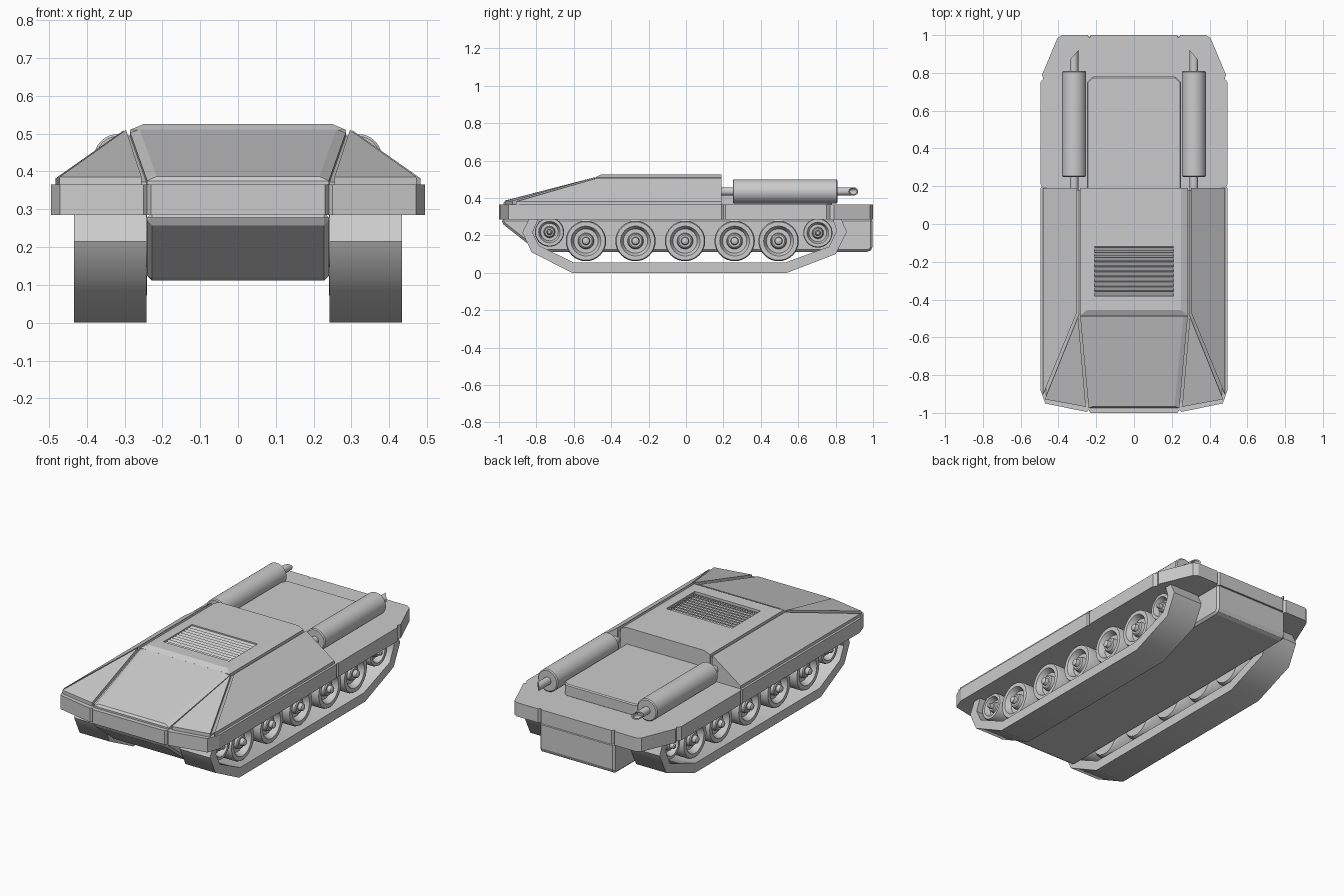
import bpy, bmesh
from math import sin, cos, pi, radians
from mathutils import Vector, Matrix

if "Cube" in bpy.data.objects:
    bpy.data.objects.remove(bpy.data.objects["Cube"])

grey = bpy.data.materials.new("armour_grey")
grey.use_nodes = True
grey.diffuse_color = (0.6, 0.6, 0.6, 1)
grey.node_tree.nodes["Principled BSDF"].inputs["Base Color"].default_value = (0.6, 0.6, 0.6, 1)


def finish(name, bm, mirror=False, smooth=None, bevel=0):
    bmesh.ops.recalc_face_normals(bm, faces=bm.faces)
    mesh = bpy.data.meshes.new(name)
    bm.to_mesh(mesh)
    bm.free()
    mesh.materials.append(grey)
    ob = bpy.data.objects.new(name, mesh)
    bpy.context.collection.objects.link(ob)
    if smooth:
        bpy.ops.object.select_all(action='DESELECT')
        ob.select_set(True)
        bpy.context.view_layer.objects.active = ob
        bpy.ops.object.shade_smooth_by_angle(angle=radians(smooth))
    if bevel:
        mod = ob.modifiers.new("bevel", 'BEVEL')
        mod.width, mod.segments = bevel, 1
    if mirror:
        ob.modifiers.new("mirror", 'MIRROR').use_mirror_merge = False
    return ob


def extrude(name, points, vec, **kw):
    """Closed polygon swept along a vector."""
    bm = bmesh.new()
    face = bm.faces.new([bm.verts.new(p) for p in points])
    new = bmesh.ops.extrude_face_region(bm, geom=[face], use_keep_orig=True)["geom"]
    bmesh.ops.translate(bm, vec=vec, verts=[v for v in new if isinstance(v, bmesh.types.BMVert)])
    return finish(name, bm, **kw)


def panel(name, points, both=False, base=0.36, **kw):
    """Convex armour block standing on the deck below its top points."""
    if both:
        points = points + [(-x, y, z) for x, y, z in points]
    bm = bmesh.new()
    for x, y, z in points:
        bm.verts.new((x, y, z))
        bm.verts.new((x, y, base))
    hull = bmesh.ops.convex_hull(bm, input=bm.verts)
    loose = [v for v in bm.verts if not v.link_faces]
    bmesh.ops.delete(bm, geom=loose, context='VERTS')
    bmesh.ops.dissolve_limit(bm, angle_limit=radians(2), verts=bm.verts, edges=bm.edges)
    return finish(name, bm, **kw)


def box(bm, lo, hi, tilt=0):
    lo, hi = Vector(lo), Vector(hi)
    m = Matrix.Translation((lo + hi) / 2) @ Matrix.Rotation(tilt, 4, 'X')
    bmesh.ops.create_cube(bm, size=1, matrix=m @ Matrix.Diagonal((*(hi - lo), 1)))


def lathe(bm, profile, centre, axis, sides=32):
    """Rings of (distance along axis, radius), closed at both ends."""
    rings = []
    for d, r in profile:
        ring = []
        for i in range(sides):
            u, w = r * cos(2 * pi * i / sides), r * sin(2 * pi * i / sides)
            p = Vector((d, u, w)) if axis == 'X' else Vector((u, d, w))
            ring.append(bm.verts.new(p + Vector(centre)))
        rings.append(ring)
    for a, b in zip(rings, rings[1:]):
        for i in range(sides):
            j = (i + 1) % sides
            bm.faces.new((a[i], a[j], b[j], b[i]))
    bm.faces.new(rings[0])
    bm.faces.new(rings[-1])
    return rings


# Deck slab with small notches at the plate joints
half = [(0.23, -1), (0.24, -0.985), (0.25, -0.995), (0.47, -0.95), (0.495, -0.88),
        (0.495, 0.19), (0.488, 0.2), (0.495, 0.21), (0.495, 0.75), (0.48, 0.77),
        (0.487, 0.79), (0.405, 0.985), (0.38, 1), (0.245, 1), (0.235, 0.985), (0.225, 1)]
outline = half + [(-x, y) for x, y in reversed(half)]
extrude("deck", [(x, y, 0.285) for x, y in outline], (0, 0, 0.08))

# Lower hull with sloping nose
side = [(-0.985, 0.29), (-0.985, 0.265), (-0.79, 0.112), (0.98, 0.112), (0.998, 0.13), (0.998, 0.29)]
extrude("lower_hull", [(-0.24, y, z) for y, z in side], (0.48, 0, 0), bevel=0.012)

# Upper armour: recessed core shows in the grooves between the panels
panel("armour_core", [(0.29, 0.18, 0.495), (0.29, -0.475, 0.495), (0.24, -0.95, 0.372),
                      (0.465, -0.91, 0.372), (0.465, 0.18, 0.372)], both=True)
roof = panel("roof", [(0.25, 0.19, 0.525), (0.25, -0.455, 0.525), (0.285, 0.19, 0.51),
                      (0.285, -0.485, 0.51)], both=True)
panel("front_plate", [(0.26, -0.487, 0.511), (0.285, -0.487, 0.502), (0.215, -0.965, 0.387),
                      (0.24, -0.975, 0.375)], both=True)
panel("corner_panel", [(0.296, -0.49, 0.51), (0.255, -0.968, 0.385), (0.472, -0.928, 0.385)], mirror=True)
panel("side_panel", [(0.303, -0.47, 0.508), (0.482, -0.905, 0.382), (0.482, 0.19, 0.382),
                     (0.303, 0.19, 0.508)], mirror=True)

# Louvred grille set into the roof
bm = bmesh.new()
box(bm, (-0.21, -0.38, 0.5), (0.21, -0.12, 0.56))
cutter = finish("grille_cutter", bm)
cutter.hide_render = True
cutter.hide_set(True)
cutter.display_type = 'WIRE'
cut = roof.modifiers.new("grille", 'BOOLEAN')
cut.operation, cut.object, cut.solver = 'DIFFERENCE', cutter, 'EXACT'
bm = bmesh.new()
for i in range(10):
    y = -0.367 + i * 0.026
    box(bm, (-0.21, y - 0.011, 0.51), (0.21, y + 0.011, 0.516), radians(25))
finish("grille_slats", bm)

# Rear hatch
hatch = [(0.25, 0.18), (0.25, 0.75), (0.22, 0.78)]
hatch += [(-x, y) for x, y in reversed(hatch)]
extrude("rear_hatch", [(x, y, 0.36) for x, y in hatch], (0, 0, 0.07), bevel=0.006)

# Exhaust drums with pipes, the outlet cut aslant to face outward
bm = bmesh.new()
centre = (0.317, 0, 0.435)
lathe(bm, [(0.25, 0.058), (0.255, 0.064), (0.805, 0.064), (0.81, 0.058)], centre, 'Y')
lathe(bm, [(0.18, 0.022), (0.26, 0.022)], centre, 'Y', 20)
rings = lathe(bm, [(0.8, 0.022), (0.895, 0.022), (0.895, 0.016), (0.855, 0.016)], centre, 'Y', 20)
for ring in rings[1:]:
    for v in ring:
        v.co.y -= (v.co.x - centre[0]) * 1.15
finish("exhaust", bm, mirror=True, smooth=35)

# Track bands, open at the top under the deck
outer = [(-0.84, 0.288), (-0.875, 0.215), (-0.825, 0.11), (-0.61, 0), (0.54, 0),
         (0.8, 0.1), (0.86, 0.22), (0.83, 0.288)]
inner = [(0.785, 0.288), (0.805, 0.225), (0.765, 0.14), (0.53, 0.055), (-0.6, 0.055),
         (-0.785, 0.145), (-0.82, 0.215), (-0.79, 0.288)]
extrude("track", [(0.242, y, z) for y, z in outer + inner], (0.192, 0, 0), mirror=True, smooth=45)

# Road wheels and the smaller end wheels, one dished profile scaled to size
dish = [(0.24, 0.9), (0.26, 1), (0.395, 1), (0.405, 0.95), (0.405, 0.74), (0.398, 0.7),
        (0.372, 0.6), (0.372, 0.4), (0.395, 0.36), (0.4, 0.3), (0.4, 0.2), (0.42, 0.17), (0.425, 0.1)]
wheels = [(y, 0.17, 0.108) for y in (-0.535, -0.27, -0.005, 0.26, 0.495)]
wheels += [(-0.73, 0.218, 0.078), (0.705, 0.213, 0.078)]
bm = bmesh.new()
for y, z, r in wheels:
    lathe(bm, [(d, k * r) for d, k in dish], (0, y, z), 'X')
finish("wheels", bm, mirror=True, smooth=35)
